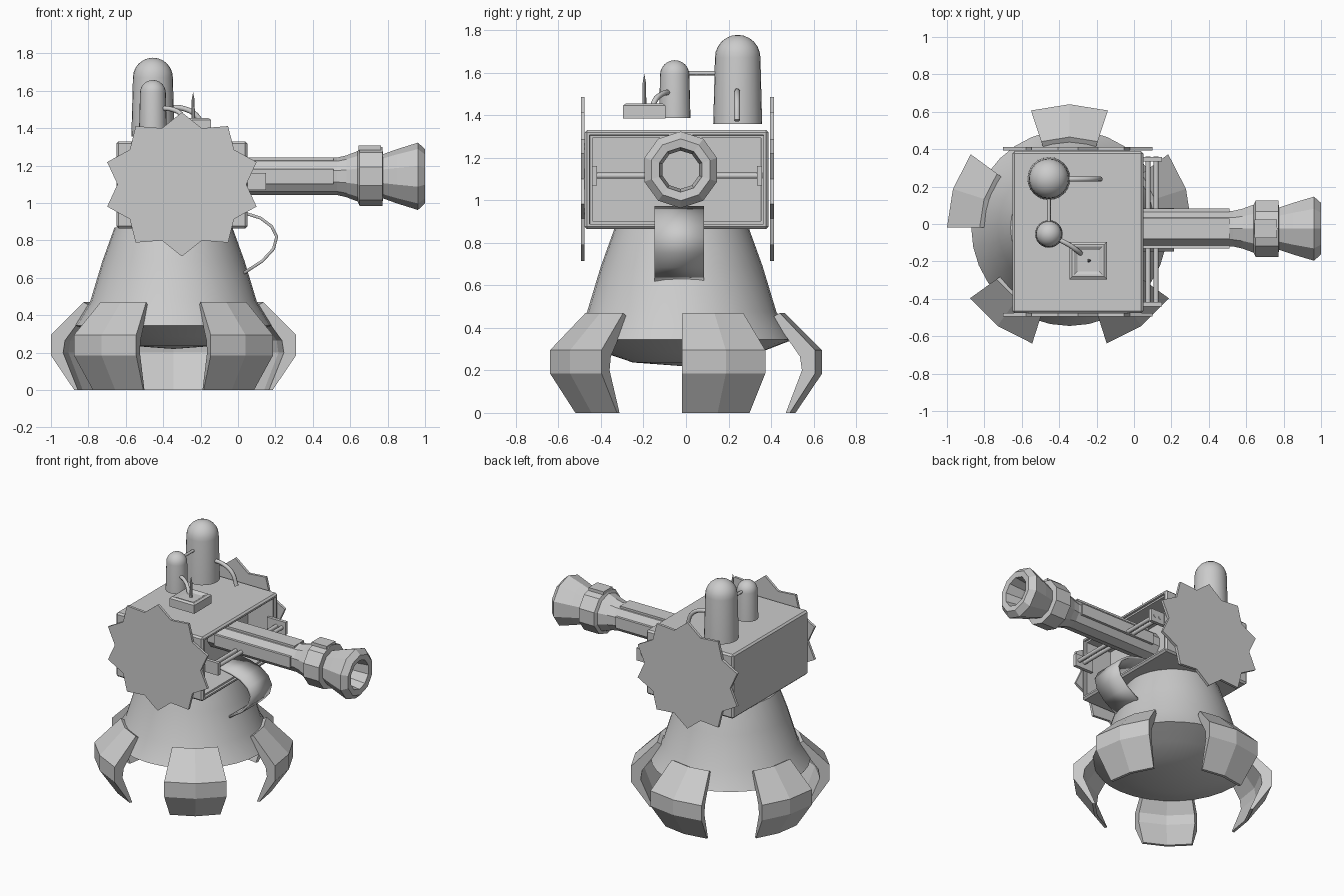
import bpy, bmesh
from math import sin, cos, pi, radians
from mathutils import Vector, Matrix

if "Cube" in bpy.data.objects:
    bpy.data.objects.remove(bpy.data.objects["Cube"])

CX, CY = -0.345, -0.02   # turret axis


def finish(name, bm, smooth=None):
    bmesh.ops.recalc_face_normals(bm, faces=bm.faces)
    me = bpy.data.meshes.new(name)
    bm.to_mesh(me)
    bm.free()
    ob = bpy.data.objects.new(name, me)
    bpy.context.collection.objects.link(ob)
    if smooth:
        bpy.ops.object.select_all(action='DESELECT')
        ob.select_set(True)
        bpy.context.view_layer.objects.active = ob
        bpy.ops.object.shade_smooth_by_angle(angle=radians(smooth))
    return ob


def lathe(name, profile, n, loc, axis='Z', smooth=None, phase=0.0):
    """Revolve (radius, height) points; zero radius closes to a tip."""
    bm = bmesh.new()
    rows = []
    for r, h in profile:
        count = n if r > 0 else 1
        row = []
        for i in range(count):
            a = 2 * pi * i / n + phase
            p = Vector((r * cos(a), r * sin(a), h))
            if axis == 'X':
                p = Vector((p.z, p.x, p.y))
            row.append(bm.verts.new(p + Vector(loc)))
        rows.append(row)
    for a, b in zip(rows, rows[1:]):
        for i in range(n):
            j = (i + 1) % n
            quad = [a[i % len(a)], a[j % len(a)], b[j % len(b)], b[i % len(b)]]
            bm.faces.new(list(dict.fromkeys(quad)))
    return finish(name, bm, smooth)


def box(name, lo, hi, bevel=0.0):
    bm = bmesh.new()
    lo, hi = Vector(lo), Vector(hi)
    bmesh.ops.create_cube(bm, size=1, matrix=Matrix.Translation((lo + hi) / 2) @ Matrix.Diagonal((*(hi - lo), 1)))
    if bevel:
        bmesh.ops.bevel(bm, geom=bm.edges[:], offset=bevel, segments=1, affect='EDGES')
    return finish(name, bm)


def pipe(name, points, r):
    cu = bpy.data.curves.new(name, 'CURVE')
    cu.dimensions = '3D'
    cu.bevel_depth, cu.bevel_resolution, cu.use_fill_caps = r, 2, True
    sp = cu.splines.new('BEZIER')
    sp.bezier_points.add(len(points) - 1)
    for bp, p in zip(sp.bezier_points, points):
        bp.co = p
        bp.handle_left_type = bp.handle_right_type = 'AUTO'
    sp.resolution_u = 6
    ob = bpy.data.objects.new(name, cu)
    bpy.context.collection.objects.link(ob)
    return ob


# Pedestal: flared skirt with a shallow bowl underneath
lathe("pedestal", [(0, 0.87), (0.315, 0.87), (0.38, 0.69), (0.445, 0.475), (0.525, 0.345),
                   (0.37, 0.285), (0.23, 0.237), (0, 0.22)], 32, (CX, CY, 0), smooth=30)

# Five claw feet, each a bent wedge plate
foot = [(0.48, 0.47), (0.655, 0.295), (0.655, 0.185), (0.53, 0.0),
        (0.51, 0.0), (0.59, 0.2), (0.58, 0.265), (0.445, 0.45)]
for k in range(5):
    bm = bmesh.new()
    rows = []
    for d in (-18.3, 0, 18.3):
        a = radians(18 + 72 * k + d)
        rows.append([bm.verts.new((CX + r * cos(a), CY + 0.005 + r * sin(a), z)) for r, z in foot])
    for a, b in zip(rows, rows[1:]):
        for i in range(8):
            j = (i + 1) % 8
            bm.faces.new((a[i], a[j], b[j], b[i]))
    for row in (rows[0], rows[-1]):
        for i in range(3):   # end caps as quads between outer and inner outline
            bm.faces.new((row[i], row[i + 1], row[6 - i], row[7 - i]))
    finish(f"claw_foot_{k + 1}", bm)

# Housing: bevelled box, open towards the barrel
bm = bmesh.new()
bmesh.ops.create_cube(bm, size=1, matrix=Matrix.Translation((-0.3, -0.044, 1.097)) @ Matrix.Diagonal((0.7, 0.866, 0.466, 1)))
bmesh.ops.bevel(bm, geom=bm.edges[:], offset=0.012, segments=1, affect='EDGES')
bm.normal_update()
mouth = max(bm.faces, key=lambda f: f.calc_center_median().x)
for inset, depth in ((0.012, -0.015), (0.012, -0.2)):
    bmesh.ops.inset_region(bm, faces=[mouth], thickness=inset, use_even_offset=True)
    bmesh.ops.inset_region(bm, faces=[mouth], thickness=0.001, use_even_offset=True)
    bmesh.ops.translate(bm, verts=mouth.verts[:], vec=(depth, 0, 0))
finish("housing", bm)

# Jagged side discs with ten teeth
for name, y0, y1 in (("front_saw_disc", -0.494, -0.476), ("back_saw_disc", 0.394, 0.413)):
    bm = bmesh.new()
    ring = []
    for i in range(20):
        s = 1 if i % 2 == 0 else 0.82
        a = pi / 2 + i * pi / 10
        ring.append(bm.verts.new((-0.3 + 0.42 * s * cos(a), y0, 1.1 + 0.385 * s * sin(a))))
    face = bm.faces.new(ring)
    ext = bmesh.ops.extrude_face_region(bm, geom=[face])
    bmesh.ops.translate(bm, verts=[v for v in ext['geom'] if isinstance(v, bmesh.types.BMVert)], vec=(0, y1 - y0, 0))
    finish(name, bm)

# Barrel with collar and hollow flared muzzle
BY, BZ = -0.025, 1.143
lathe("barrel", [(0, -0.16), (0.1, -0.16), (0.1, 0.53), (0.112, 0.58), (0.135, 0.64), (0.158, 0.65),
                 (0.158, 0.772), (0.118, 0.775), (0.145, 0.85), (0.18, 0.962), (0.145, 1.0),
                 (0.105, 0.995), (0.09, 0.88), (0.09, 0.65), (0, 0.65)],
      10, (0, BY, BZ), axis='X', phase=pi / 10)
for s, side in ((-1, "front"), (1, "back")):
    box(f"{side}_barrel_plate", (-0.1, BY + s * 0.098 - 0.009, BZ - 0.04), (0.51, BY + s * 0.098 + 0.009, BZ + 0.04))
box("barrel_top_plate", (-0.1, BY - 0.055, BZ + 0.085), (0.51, BY + 0.055, BZ + 0.1))
box("collar_latch", (0.645, BY - 0.05, BZ + 0.14), (0.765, BY + 0.05, BZ + 0.164))

# Cross rods and their end brackets
for i, x in enumerate((0.075, 0.118)):
    pipe(f"cross_rod_{i + 1}", [(x, -0.44, 1.115), (x, 0.36, 1.115)], 0.014)
for side, y in (("front", -0.43), ("back", 0.345)):
    box(f"{side}_rod_bracket", (0.0, y - 0.012, 1.07), (0.15, y + 0.012, 1.16))

# Feed belt looping out below the barrel
belt = [(-0.08, 0.965), (0.04, 0.945), (0.12, 0.92), (0.18, 0.875), (0.207, 0.82), (0.19, 0.755), (0.13, 0.69), (0.03, 0.625)]
bm = bmesh.new()
rows = [[bm.verts.new((x, y, z)) for y in (-0.147, 0.085)] for x, z in belt]
for a, b in zip(rows, rows[1:]):
    bm.faces.new((a[0], a[1], b[1], b[0]))
ob = finish("feed_belt", bm, smooth=40)
mod = ob.modifiers.new("thickness", 'SOLIDIFY')
mod.thickness, mod.offset = 0.016, 0


# Domed tanks on the roof
def tank(name, y, r, z0, z1):
    top = r * 0.93
    dome = [(top * cos(t * pi / 12), z1 - top + top * sin(t * pi / 12)) for t in range(6)]
    lathe(name, [(0, z0), (r, z0)] + dome + [(0, z1)], 24, (-0.455, y, 0), smooth=40)


tank("large_tank", 0.243, 0.115, 1.357, 1.777)
tank("small_tank", -0.053, 0.074, 1.387, 1.658)
pipe("tank_link", [(-0.455, -0.053, 1.597), (-0.455, 0.243, 1.597)], 0.01)
pipe("large_tank_hose", [(-0.4, 0.24, 1.51), (-0.29, 0.24, 1.505), (-0.215, 0.24, 1.46), (-0.18, 0.24, 1.375)], 0.014)
pipe("small_tank_hose", [(-0.42, -0.075, 1.508), (-0.35, -0.11, 1.5), (-0.3, -0.145, 1.47), (-0.28, -0.162, 1.42)], 0.013)

# Control box with rimmed lid and antenna
bm = bmesh.new()
bmesh.ops.create_cube(bm, size=1, matrix=Matrix.Translation((-0.245, -0.196, 1.415)) @ Matrix.Diagonal((0.2, 0.2, 0.06, 1)))
lid = max(bm.faces, key=lambda f: f.calc_center_median().z)
for thick, dz in ((0.02, 0.01), (0.015, 0), (0.025, -0.012)):
    bmesh.ops.inset_region(bm, faces=[lid], thickness=thick)
    bmesh.ops.translate(bm, verts=lid.verts[:], vec=(0, 0, dz))
finish("control_box", bm)
lathe("antenna", [(0, 1.43), (0.01, 1.43), (0.008, 1.55), (0, 1.595)], 8, (-0.24, -0.196, 0))
